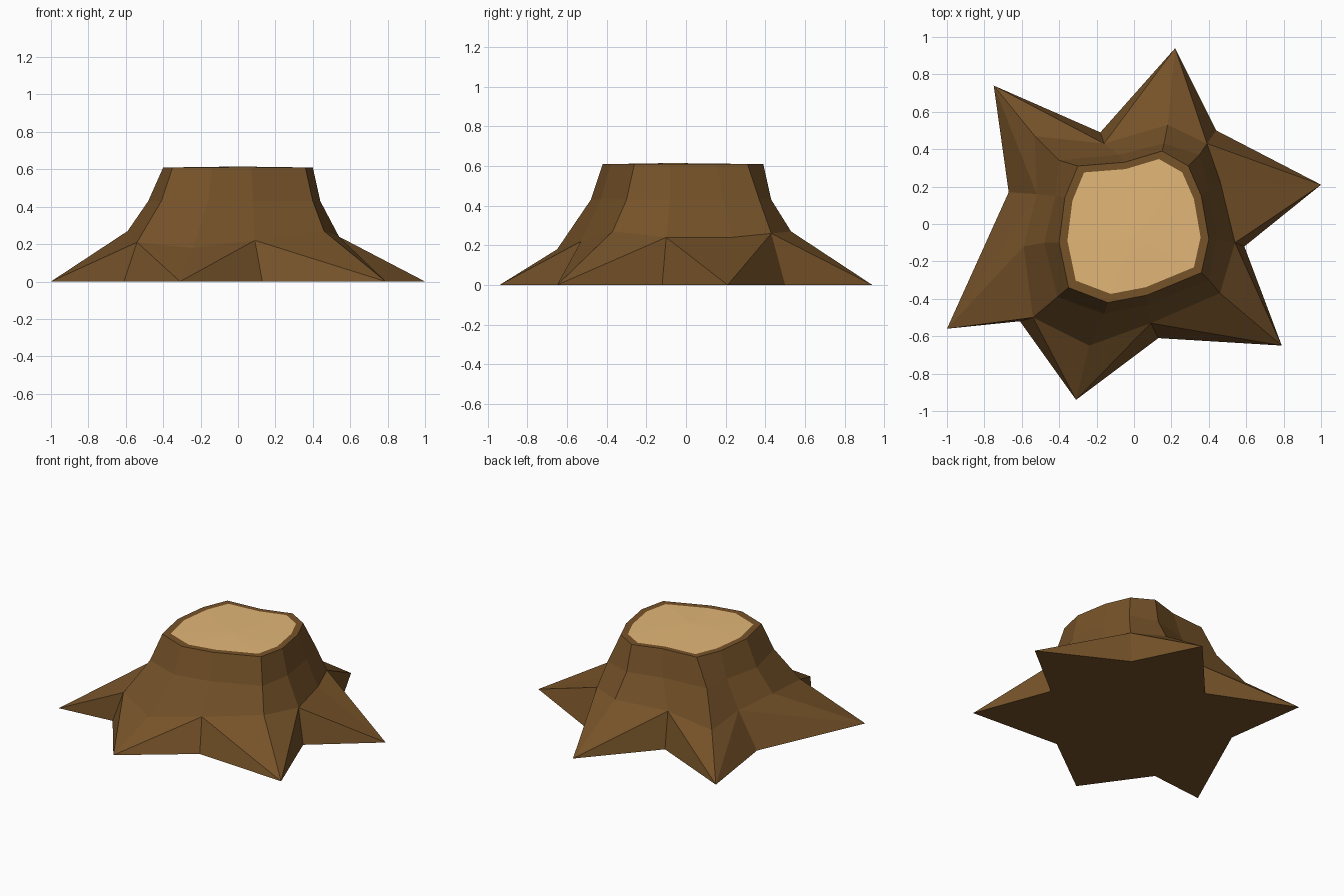
import bpy, bmesh

if "Cube" in bpy.data.objects:
    bpy.data.objects.remove(bpy.data.objects["Cube"])


def material(name, rgb):
    m = bpy.data.materials.new(name)
    m.diffuse_color = (*rgb, 1)
    m.use_nodes = True
    m.node_tree.nodes["Principled BSDF"].inputs["Base Color"].default_value = m.diffuse_color
    return m


bark = material("brown bark", (0.18, 0.085, 0.022))
wood = material("pale cut wood", (0.76, 0.47, 0.185))

# Twelve-sided rings, counter-clockwise: root tips alternate with valleys
ground = [(1, .21), (.44, .5), (.22, .94), (-.18, .49), (-.75, .74), (-.67, .17),
          (-1, -.56), (-.61, -.52), (-.31, -.94), (.13, -.61), (.79, -.65), (.59, -.12)]
flare = [(.46, .23), (.39, .43), (.18, .53), (-.16, .43), (-.53, .47), (-.52, .16),
         (-.59, -.12), (-.54, -.5), (-.24, -.65), (.09, -.53), (.46, -.37), (.54, -.1)]
flare_z = [.24, .26, .27, .24, .22, .24, .27, .21, .18, .22, .27, .24]
waist = [(.40, .19), (.35, .37), (.16, .43), (-.08, .37), (-.40, .34), (-.42, .15),
         (-.48, -.10), (-.41, -.39), (-.16, -.48), (.08, -.43), (.40, -.30), (.44, -.08)]
rim = [(.36, .15), (.29, .31), (.15, .39), (-.05, .33), (-.30, .31), (-.37, .14),
       (-.40, -.10), (-.35, -.34), (-.14, -.42), (.07, -.38), (.36, -.26), (.40, -.08)]
N = len(rim)
cut = [(x * .89, y * .89) for x, y in rim]

bm = bmesh.new()


def ring(points, heights):
    return [bm.verts.new((x, y, z)) for (x, y), z in zip(points, heights)]


rings = [ring(ground, [0] * N), ring(flare, flare_z), ring(waist, [.43] * N),
         ring(rim, [.61] * N), ring(cut, [.61] * N)]

# Roots: each side is split from the ground tip up to the valley
a, b = rings[:2]
for i in range(N):
    j = (i + 1) % N
    if i % 2 == 0:
        tris = (a[i], a[j], b[j]), (a[i], b[j], b[i])
    else:
        tris = (a[i], a[j], b[i]), (a[j], b[j], b[i])
    for t in tris:
        bm.faces.new(t)

# Trunk walls, flat rim and closed underside
for a, b in zip(rings[1:], rings[2:]):
    for i in range(N):
        j = (i + 1) % N
        bm.faces.new((a[i], a[j], b[j], b[i]))
bm.faces.new(rings[0][::-1])

# Cut wood face, very slightly domed
centre = bm.verts.new((0, -.08, .615))
for i in range(N):
    f = bm.faces.new((rings[-1][i], rings[-1][(i + 1) % N], centre))
    f.material_index = 1

mesh = bpy.data.meshes.new("tree_stump")
bm.to_mesh(mesh)
bm.free()
mesh.materials.append(bark)
mesh.materials.append(wood)
bpy.context.collection.objects.link(bpy.data.objects.new("tree_stump", mesh))
